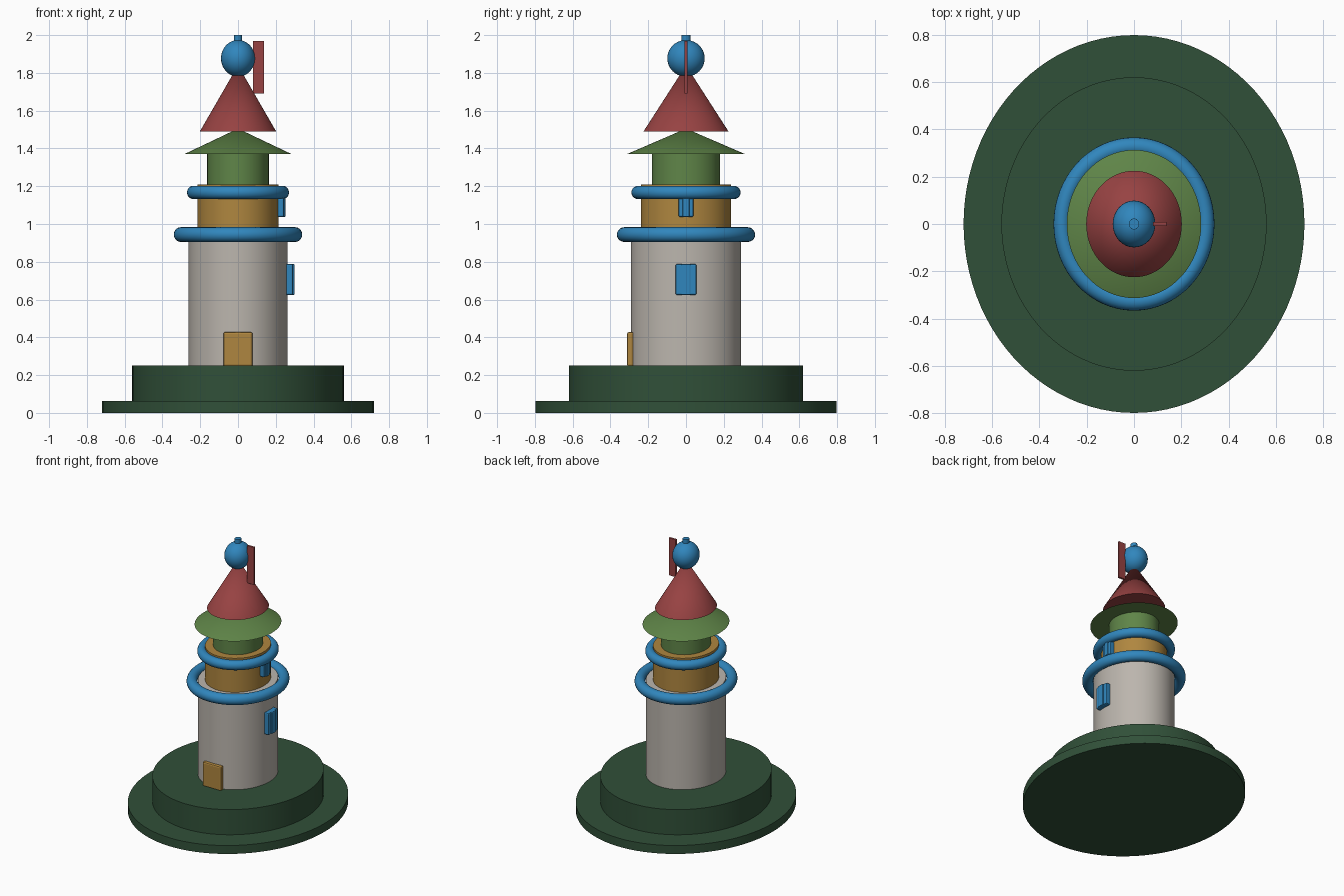
import bpy
import math

cube = bpy.data.objects.get("Cube")
if cube:
    bpy.data.objects.remove(cube, do_unlink=True)


def material(name, r, g, b):
    m = bpy.data.materials.new(name)
    m.use_nodes = True
    m.diffuse_color = (r, g, b, 1)
    m.node_tree.nodes["Principled BSDF"].inputs["Base Color"].default_value = (r, g, b, 1)
    return m


dark_green = material("dark green", 0.03, 0.08, 0.04)
stone = material("warm grey", 0.50, 0.465, 0.42)
gold = material("gold", 0.43, 0.24, 0.05)
blue = material("blue", 0.03, 0.24, 0.51)
leaf = material("leaf green", 0.115, 0.235, 0.065)
red = material("dull red", 0.31, 0.055, 0.055)


def finish(name, mat, smooth=True):
    ob = bpy.context.object
    ob.name = name
    ob.data.materials.append(mat)
    bpy.ops.object.transform_apply(location=False, rotation=False, scale=True)
    if smooth:
        bpy.ops.object.shade_smooth_by_angle(angle=math.radians(35))
    return ob


def drum(name, mat, rx, ry, z0, z1, sides=64):
    """Elliptical cylinder between two heights."""
    bpy.ops.mesh.primitive_cylinder_add(vertices=sides, radius=1, depth=z1 - z0,
                                        location=(0, 0, (z0 + z1) / 2))
    bpy.context.object.scale = (rx, ry, 1)
    finish(name, mat)


def roof(name, mat, rx, ry, z0, z1):
    bpy.ops.mesh.primitive_cone_add(vertices=64, radius1=1, depth=z1 - z0,
                                    location=(0, 0, (z0 + z1) / 2))
    bpy.context.object.scale = (rx, ry, 1)
    finish(name, mat)


def ring(name, rx, ry, z, tube):
    """Oval railing, rx and ry measured to its outer edge."""
    bpy.ops.mesh.primitive_torus_add(major_segments=64, minor_segments=20,
                                     major_radius=ry - tube, minor_radius=tube,
                                     location=(0, 0, z))
    bpy.context.object.scale = (rx / ry, 1, 1)
    finish(name, blue)


def block(name, mat, x, y, z, bevel):
    """Bevelled box from (min, max) pairs."""
    spans = (x, y, z)
    bpy.ops.mesh.primitive_cube_add(size=1, location=[sum(s) / 2 for s in spans])
    bpy.context.object.scale = [s[1] - s[0] for s in spans]
    ob = finish(name, mat, smooth=False)
    mod = ob.modifiers.new("soft edges", "BEVEL")
    mod.width = bevel
    mod.segments = 2


def window(name, x, half_width, z):
    """Shallow frame with a raised centre panel, on the +x wall."""
    block(name + "_frame", blue, (x - 0.02, x + 0.03),
          (-half_width, half_width), z, 0.008)
    block(name + "_panel", blue, (x - 0.02, x + 0.038),
          (-half_width * 0.45, half_width * 0.45), z, 0.006)


# Stepped base
drum("base_plinth", dark_green, 0.72, 0.798, 0, 0.063, 96)
drum("base_step", dark_green, 0.56, 0.62, 0.063, 0.251, 96)

# Stacked tower storeys
drum("lower_tower", stone, 0.262, 0.291, 0.251, 0.955)
drum("middle_tower", gold, 0.215, 0.238, 0.955, 1.21)
drum("upper_tower", leaf, 0.163, 0.179, 1.21, 1.37)

# Railings
ring("lower_ring", 0.34, 0.366, 0.944, 0.039)
ring("upper_ring", 0.27, 0.289, 1.167, 0.035)

# Roofs and finial
roof("eaves_roof", leaf, 0.284, 0.313, 1.37, 1.505)
roof("spire_roof", red, 0.202, 0.225, 1.49, 1.84)
bpy.ops.mesh.primitive_uv_sphere_add(segments=32, ring_count=20, radius=1,
                                     location=(0, 0, 1.877))
bpy.context.object.scale = (0.09, 0.099, 0.097)
finish("finial_ball", blue)
drum("finial_pin", blue, 0.022, 0.024, 1.95, 2.0, 12)

# Flag, door and windows
block("flag", red, (0.08, 0.138), (-0.008, 0.008), (1.69, 1.97), 0.002)
block("door", gold, (-0.078, 0.077), (-0.312, -0.278), (0.245, 0.428), 0.01)
window("lower_window", 0.262, 0.055, (0.624, 0.788))
window("upper_window", 0.213, 0.04, (1.037, 1.139))
